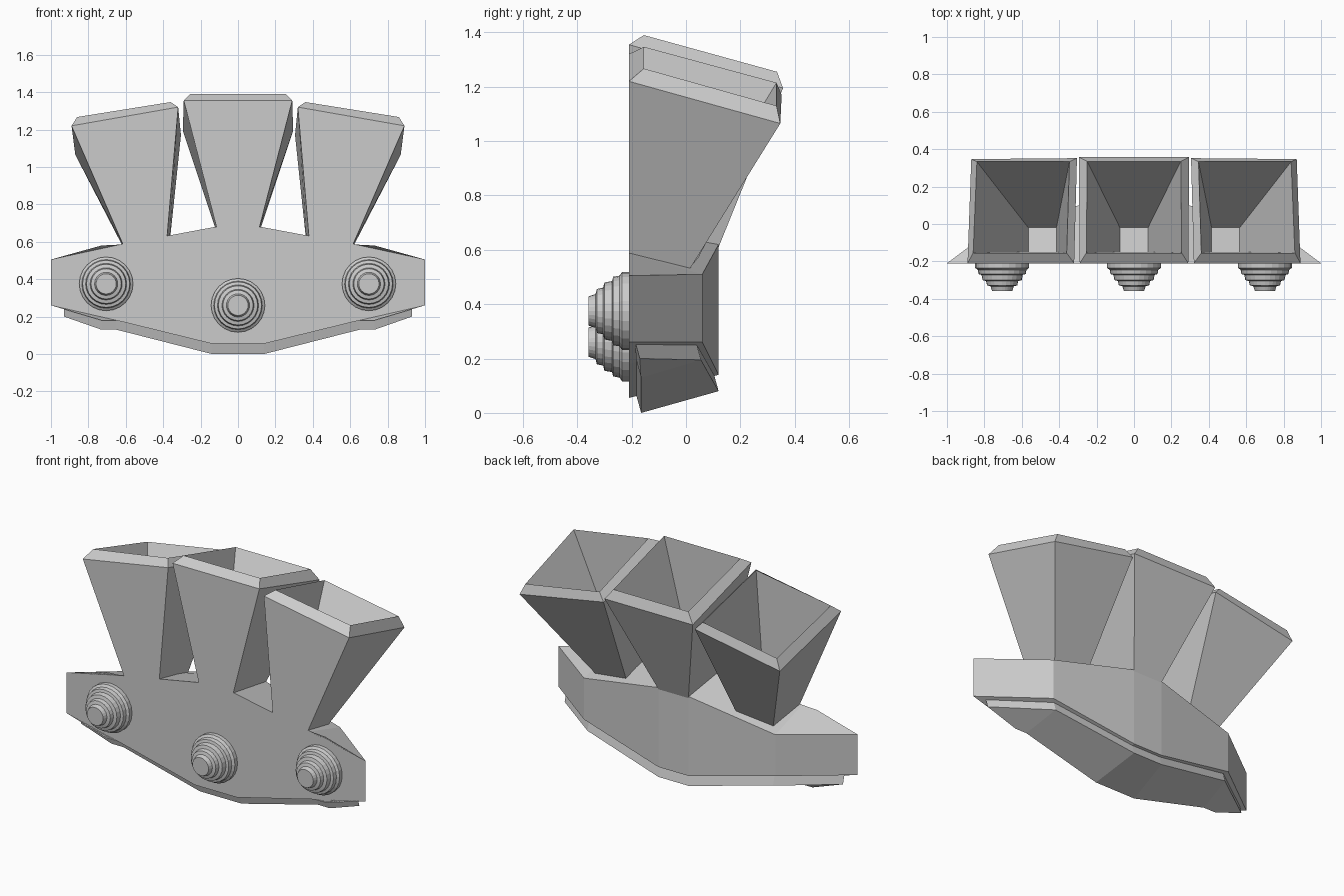
import bpy, bmesh, math

if "Cube" in bpy.data.objects:
    bpy.data.objects.remove(bpy.data.objects["Cube"])


def make_object(name, faces):
    """Weld a list of polygons into one flat-shaded object."""
    bm = bmesh.new()
    for f in faces:
        bm.faces.new([bm.verts.new(p) for p in f])
    bmesh.ops.remove_doubles(bm, verts=bm.verts, dist=0.0005)
    bmesh.ops.recalc_face_normals(bm, faces=bm.faces)
    me = bpy.data.meshes.new(name)
    bm.to_mesh(me)
    bm.free()
    ob = bpy.data.objects.new(name, me)
    bpy.context.collection.objects.link(ob)
    return ob


def flip(p, s):
    return (p[0] * s, p[1], p[2])


def slab(name, top, bottom):
    """Symmetric tapered slab; each level has 4 front and 2 back points."""
    faces = []
    for s in (1, -1):
        levels = []
        for pts in (top, bottom):
            A, B, C, D, E, F = [flip(p, s) for p in pts]
            D0, F0 = (0, D[1], D[2]), (0, F[1], F[2])
            faces += [(A, B, C, E), (C, D, F, E), (D, D0, F0, F)]
            levels.append((D0, D, C, B, A, E, F, F0))
        t, b = levels
        faces += [(t[i], t[i + 1], b[i + 1], b[i]) for i in range(7)]
    return make_object(name, faces)


def loft(name, rings):
    """Join rings of points with quads and cap both ends."""
    faces = [rings[0], rings[-1]]
    n = len(rings[0])
    for a, b in zip(rings, rings[1:]):
        faces += [(a[i], a[(i + 1) % n], b[(i + 1) % n], b[i]) for i in range(n)]
    return make_object(name, faces)


# Main body
Y = -0.21
slab("body",
     [(1, Y, .505), (.73, Y, .58), (.63, Y, .585), (.12, Y, .68),
      (.64, .06, .51), (.10, .12, .62)],
     [(1, Y, .26), (.73, Y, .18), (.65, Y, .18), (.14, Y, .055),
      (.64, .06, .26), (.10, .12, .14)])

# Inset plate under the body
low = [(.93, -.17, .20), (.73, -.165, .13), (.65, -.165, .13), (.14, -.165, 0),
       (.62, .055, .195), (.10, .12, .08)]
slab("base_plate", [(x, y - .018, z + .065) for x, y, z in low], low)

# Open hoppers: outer bottom, outer rim, inner rim, inner floor
loft("centre_hopper", [
    [(-.11, Y, .66), (.11, Y, .66), (.10, .12, .61), (-.10, .12, .61)],
    [(-.29, Y, 1.355), (.29, Y, 1.355), (.295, .357, 1.195), (-.295, .357, 1.195)],
    [(-.255, -.155, 1.39), (.255, -.155, 1.39), (.25, .335, 1.255), (-.25, .335, 1.255)],
    [(-.075, -.15, .71), (.075, -.15, .71), (.075, -.02, .69), (-.075, -.02, .69)]])

side = [
    [(.38, Y, .62), (.61, Y, .575), (.585, .005, .515), (.37, .035, .55)],
    [(.32, Y, 1.32), (.89, Y, 1.22), (.87, .347, 1.065), (.305, .352, 1.17)],
    [(.36, -.155, 1.347), (.86, -.155, 1.267), (.84, .333, 1.13), (.345, .333, 1.215)],
    [(.415, -.15, .66), (.565, -.15, .63), (.565, -.02, .60), (.415, -.02, .63)]]
for label, s in (("right", 1), ("left", -1)):
    loft(label + "_hopper", [[flip(p, s) for p in r] for r in side])

# Stepped round nozzles on the front
steps = [(.144, -.20), (.144, -.235), (.130, -.245), (.126, -.268), (.110, -.272),
         (.105, -.30), (.086, -.305), (.081, -.328), (.062, -.333), (.054, -.358)]
for label, cx, cz in (("left", -.705, .375), ("centre", 0, .26), ("right", .70, .375)):
    rings = []
    for r, y in steps:
        angles = [2 * math.pi * i / 24 for i in range(24)]
        rings.append([(cx + r * math.cos(a), y, cz + r * math.sin(a)) for a in angles])
    loft(label + "_nozzle", rings)
